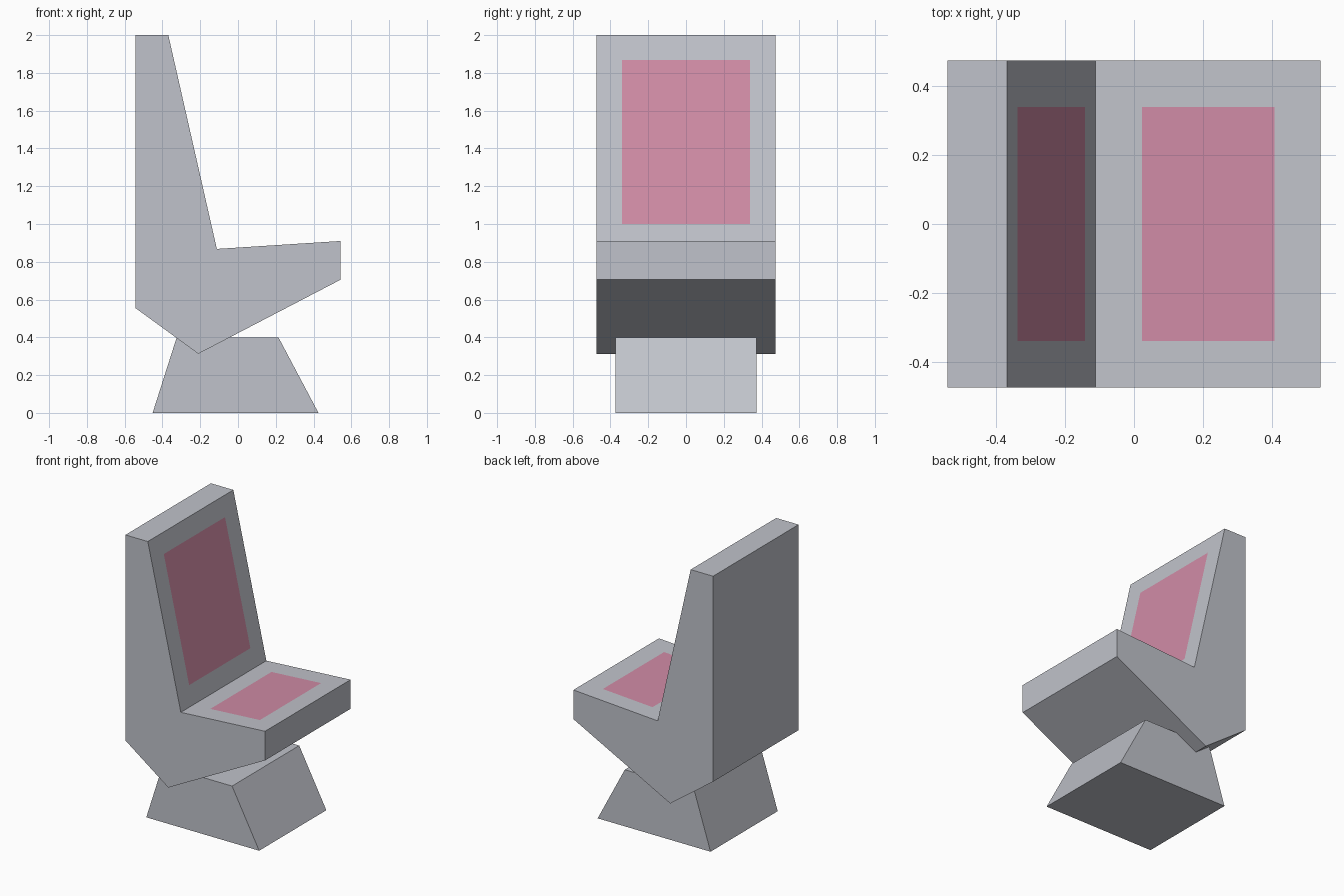
import bpy, bmesh

if "Cube" in bpy.data.objects:
    bpy.data.objects.remove(bpy.data.objects["Cube"])


def material(name, rgb):
    m = bpy.data.materials.new(name)
    m.diffuse_color = (*rgb, 1.0)
    m.use_nodes = True
    m.node_tree.nodes["Principled BSDF"].inputs["Base Color"].default_value = m.diffuse_color
    return m


grey = material("pale_grey", (0.53, 0.545, 0.595))
pink = material("dusty_pink", (0.63, 0.26, 0.38))


def prism(name, profile, half_width, pad_edges=(), inset=0.135):
    """Extrude an x-z profile along y; the listed profile edges get an inset pad."""
    bm = bmesh.new()
    near = [bm.verts.new((x, -half_width, z)) for x, z in profile]
    far = [bm.verts.new((x, half_width, z)) for x, z in profile]
    bm.faces.new(near)
    bm.faces.new(far[::-1])
    n = len(profile)
    sides = []
    for i in range(n):
        j = (i + 1) % n
        sides.append(bm.faces.new((near[i], far[i], far[j], near[j])))
    bmesh.ops.recalc_face_normals(bm, faces=bm.faces[:])
    # Painted pads: the inner face left by an even inset
    pads = [sides[i] for i in pad_edges]
    if pads:
        bmesh.ops.inset_individual(bm, faces=pads, thickness=inset,
                                   use_even_offset=True)
        for f in pads:
            f.material_index = 1
    mesh = bpy.data.meshes.new(name)
    bm.to_mesh(mesh)
    bm.free()
    mesh.materials.append(grey)
    mesh.materials.append(pink)
    obj = bpy.data.objects.new(name, mesh)
    bpy.context.collection.objects.link(obj)
    return obj


# Seat shell: backrest and seat in one profile, pads on the two inner faces
prism("seat_shell",
      [(-0.543, 2.0), (-0.543, 0.555), (-0.21, 0.313), (0.543, 0.705),
       (0.543, 0.91), (-0.112, 0.868), (-0.369, 2.0)],
      0.475, pad_edges=(4, 5))

# Tapered pedestal
prism("pedestal",
      [(-0.452, 0.0), (0.426, 0.0), (0.215, 0.398), (-0.325, 0.398)], 0.373)
